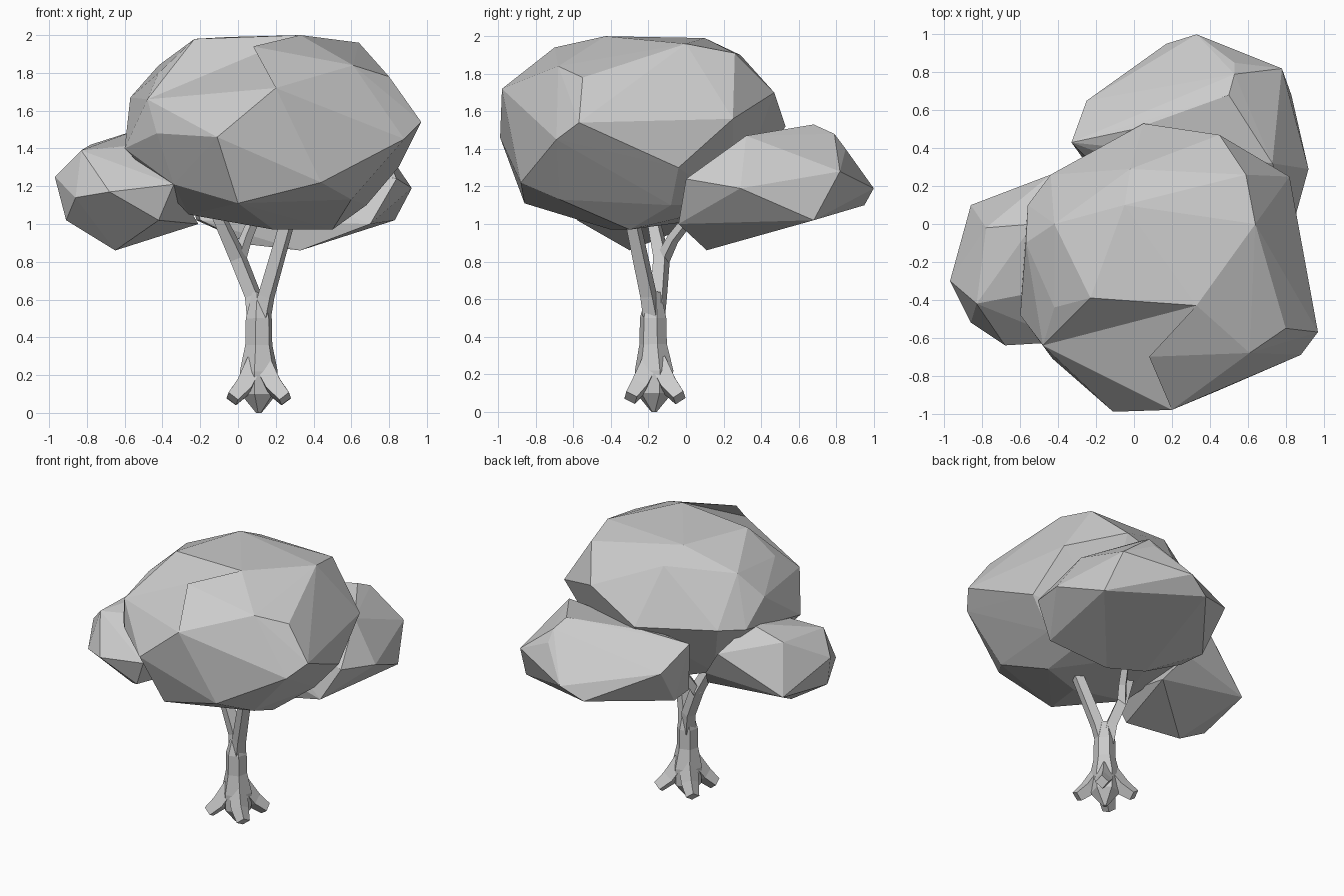
import bpy, bmesh, math
from mathutils import Vector


def finish(name, bm):
    bmesh.ops.recalc_face_normals(bm, faces=bm.faces)
    mesh = bpy.data.meshes.new(name)
    bm.to_mesh(mesh)
    bm.free()
    ob = bpy.data.objects.new(name, mesh)
    bpy.context.collection.objects.link(ob)
    return ob


def clump(name, corners, creases=()):
    """Faceted leaf mass wrapped around corner points; creases turn a ridge into a dent."""
    bm = bmesh.new()
    for c in corners:
        bm.verts.new(c)
    bmesh.ops.convex_hull(bm, input=bm.verts)
    loose = [v for v in bm.verts if not v.link_faces]
    bmesh.ops.delete(bm, geom=loose, context='VERTS')

    def near(p):
        return min(bm.verts, key=lambda v: (v.co - Vector(p)).length)
    for p, q in creases:
        a, b = near(p), near(q)
        edge = bm.edges.get((a, b)) if a != b else None
        if edge and len(edge.link_faces) == 2:
            bmesh.utils.edge_rotate(edge)
    return finish(name, bm)


def limb(name, path, sides=5, turn=0.0):
    """Tapered faceted tube going upwards; path holds (centre, radius) pairs."""
    bm = bmesh.new()
    rings = []
    pts = [Vector(p) for p, r in path]
    for i, (p, r) in enumerate(path):
        d = pts[min(i + 1, len(pts) - 1)] - pts[max(i - 1, 0)]
        q = Vector((0, 0, 1)).rotation_difference(d)
        angles = [turn + 2 * math.pi * k / sides for k in range(sides)]
        rings.append([bm.verts.new(pts[i] + q @ Vector((r * math.cos(a), r * math.sin(a), 0)))
                      for a in angles])
    for a, b in zip(rings, rings[1:]):
        for k in range(sides):
            j = (k + 1) % sides
            bm.faces.new((a[k], a[j], b[j], b[k]))
    bm.faces.new(rings[0][::-1])
    bm.faces.new(rings[-1])
    return finish(name, bm)


# main crown, with the dents on its upper front
clump("main_crown", [
    (.2, -.98, 1.72), (-.11, -.99, 1.46), (.97, -.57, 1.54), (.88, -.69, 1.45),
    (.8, -.55, 1.78), (.33, -.43, 2), (.64, 0, 1.96), (-.23, -.39, 1.98),
    (.08, -.7, 1.94), (.61, -.68, 1.84), (-.42, -.44, 1.8), (-.48, -.64, 1.66),
    (-.43, -.71, 1.48), (-.6, -.48, 1.4), (-.57, -.1, 1.67), (-.42, 0, 1.84),
    (-.05, .1, 1.99), (-.02, .29, 1.9), (.59, .26, 1.91), (.45, .47, 1.7),
    (.05, .53, 1.52), (-.44, .26, 1.52), (-.56, .1, 1.5), (.82, .25, 1.56),
    (.85, -.04, 1.3), (-.34, -.62, 1.21), (0, -.86, 1.11), (.44, -.88, 1.22),
    (.6, -.67, 1.13), (.19, -.4, .97), (.5, -.3, .97), (-.26, -.4, 1.05),
    (.68, -.08, 1.1), (0, .2, 1.04), (.45, .25, 1.1), (-.3, .1, 1.12)],
    [((-.23, -.39, 1.98), (.08, -.7, 1.94)), ((.08, -.7, 1.94), (-.48, -.64, 1.66))])

# lower clump at the back
clump("back_clump", [
    (.33, 1, 1.19), (.17, .95, 1.1), (.78, .82, 1.28), (.53, .85, 1.4),
    (.53, .79, 1.48), (.5, .68, 1.53), (.83, .68, 1.02), (.92, .29, 1.19),
    (.84, 0, 1.24), (.7, -.04, 1.0), (.73, .32, 1.47), (.33, .11, .86), (.07, .2, .89),
    (-.33, .43, 1.46), (-.25, .65, 1.3), (-.25, .35, 1.38), (-.2, .25, 1.02),
    (-.22, .45, 1.02), (0, .5, 1.5)])

# lower clump on the left
clump("left_clump", [
    (-.97, -.3, 1.25), (-.91, -.35, 1.02), (-.65, -.3, .86), (-.83, -.42, 1.39),
    (-.78, -.02, 1.42), (-.86, -.52, 1.14), (-.68, -.64, 1.17), (-.34, -.62, 1.21),
    (-.42, -.58, 1.02), (-.52, -.36, 1.42), (-.53, 0, 1.5), (-.86, .1, 1.08),
    (-.44, .26, 1.35), (-.21, .05, 1), (-.3, .2, 1.15)])

# trunk
limb("trunk", [((.11, -.17, 0), .015), ((.11, -.17, .1), .1), ((.11, -.17, .22), .105),
               ((.11, -.175, .36), .075), ((.11, -.175, .5), .072), ((.11, -.17, .64), .035)],
     sides=6, turn=.3)

# four splayed roots
for n, (sx, sy) in enumerate([(-1, -1), (1, -1), (1, 1), (-1, 1)]):
    limb(f"root_{n + 1}", [((.11 + .14 * sx, -.165 + .13 * sy, .075), .045),
                           ((.11 + .08 * sx, -.17 + .08 * sy, .14), .06),
                           ((.11 + .02 * sx, -.17 + .02 * sy, .26), .065)], sides=4, turn=.78)

# branches
limb("right_branch", [((.12, -.175, .48), .055), ((.15, -.2, .62), .048),
                      ((.27, -.29, 1.04), .042)], sides=4, turn=.4)
limb("left_branch", [((.1, -.165, .48), .055), ((.08, -.145, .62), .048),
                     ((0, -.13, .82), .048), ((-.13, -.19, 1.1), .035)], sides=4, turn=.4)
limb("back_branch", [((0, -.13, .8), .04), ((.04, -.07, .92), .033),
                     ((.1, .04, 1.06), .03)], sides=4)
